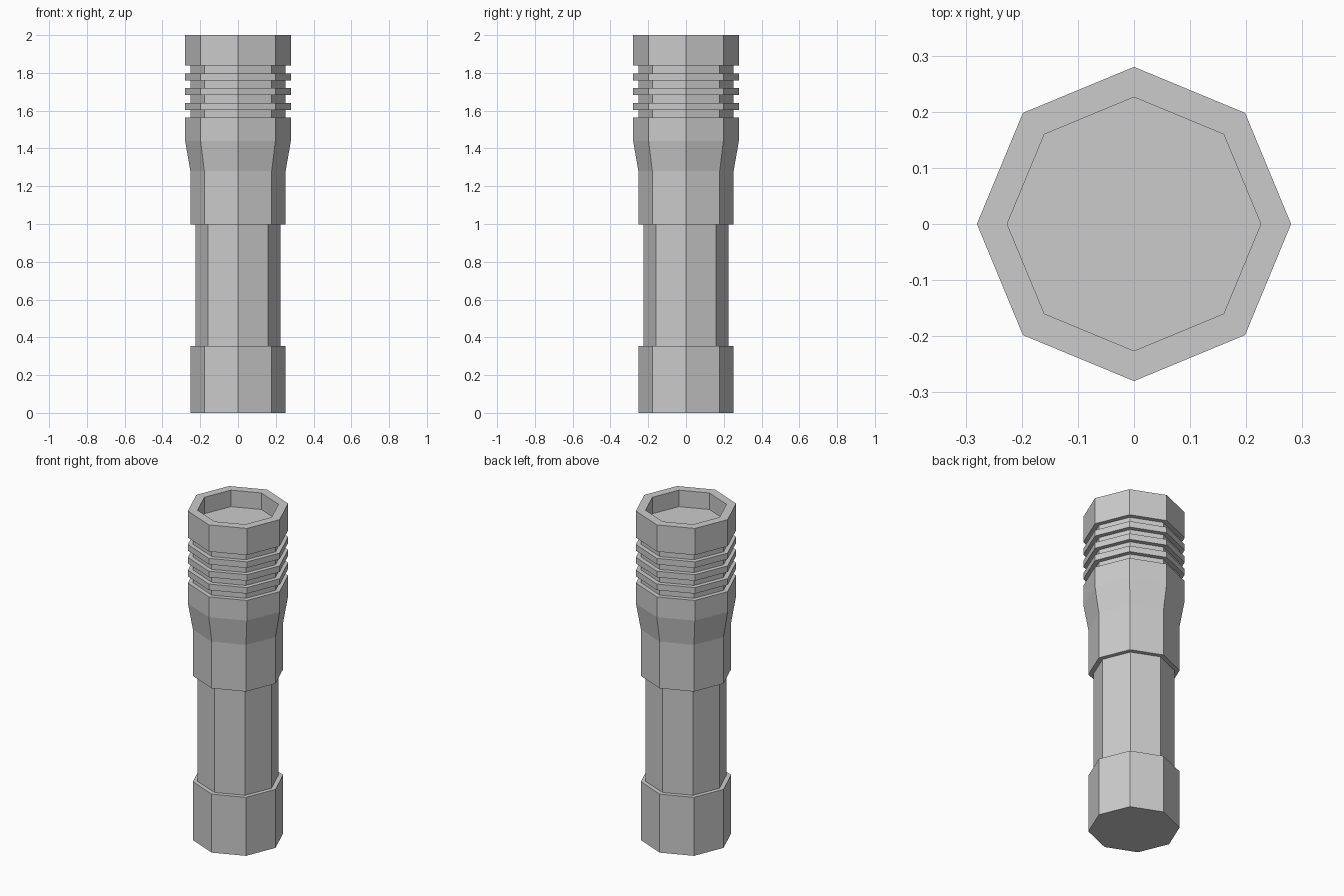
import bpy, bmesh, math

if "Cube" in bpy.data.objects:
    bpy.data.objects.remove(bpy.data.objects["Cube"])

SIDES = 8


def lathe(name, profile):
    """Spin an (r, z) profile into a flat-faced octagonal solid with capped ends."""
    bm = bmesh.new()
    rings = []
    for r, z in profile:
        rings.append([bm.verts.new((r * math.cos(2 * math.pi * i / SIDES),
                                    r * math.sin(2 * math.pi * i / SIDES), z))
                      for i in range(SIDES)])
    for a, b in zip(rings, rings[1:]):
        for i in range(SIDES):
            j = (i + 1) % SIDES
            bm.faces.new((a[i], a[j], b[j], b[i]))
    bm.faces.new(rings[0][::-1])
    bm.faces.new(rings[-1])
    bmesh.ops.recalc_face_normals(bm, faces=bm.faces)
    mesh = bpy.data.meshes.new(name)
    bm.to_mesh(mesh)
    bm.free()
    obj = bpy.data.objects.new(name, mesh)
    bpy.context.collection.objects.link(obj)
    return obj


WIDE, MID, SLIM = 0.28, 0.252, 0.225

# Tail cap, grip, flared head, cooling fins and recessed lens as one stepped profile
profile = [(MID, 0), (MID, 0.355), (SLIM, 0.355), (SLIM, 0.997),
           (MID, 0.997), (MID, 1.28), (WIDE, 1.44), (WIDE, 1.563)]

# Three cooling fins separated by grooves
for i in range(3):
    z = 1.604 + i * 0.078
    profile += [(MID, profile[-1][1]), (MID, z), (WIDE, z), (WIDE, z + 0.037)]

# Last groove, bezel rim and lens recess
profile += [(MID, profile[-1][1]), (MID, 1.838), (WIDE, 1.838), (WIDE, 2.0),
            (0.226, 2.0), (0.226, 1.90)]

lathe("flashlight_body", profile)
